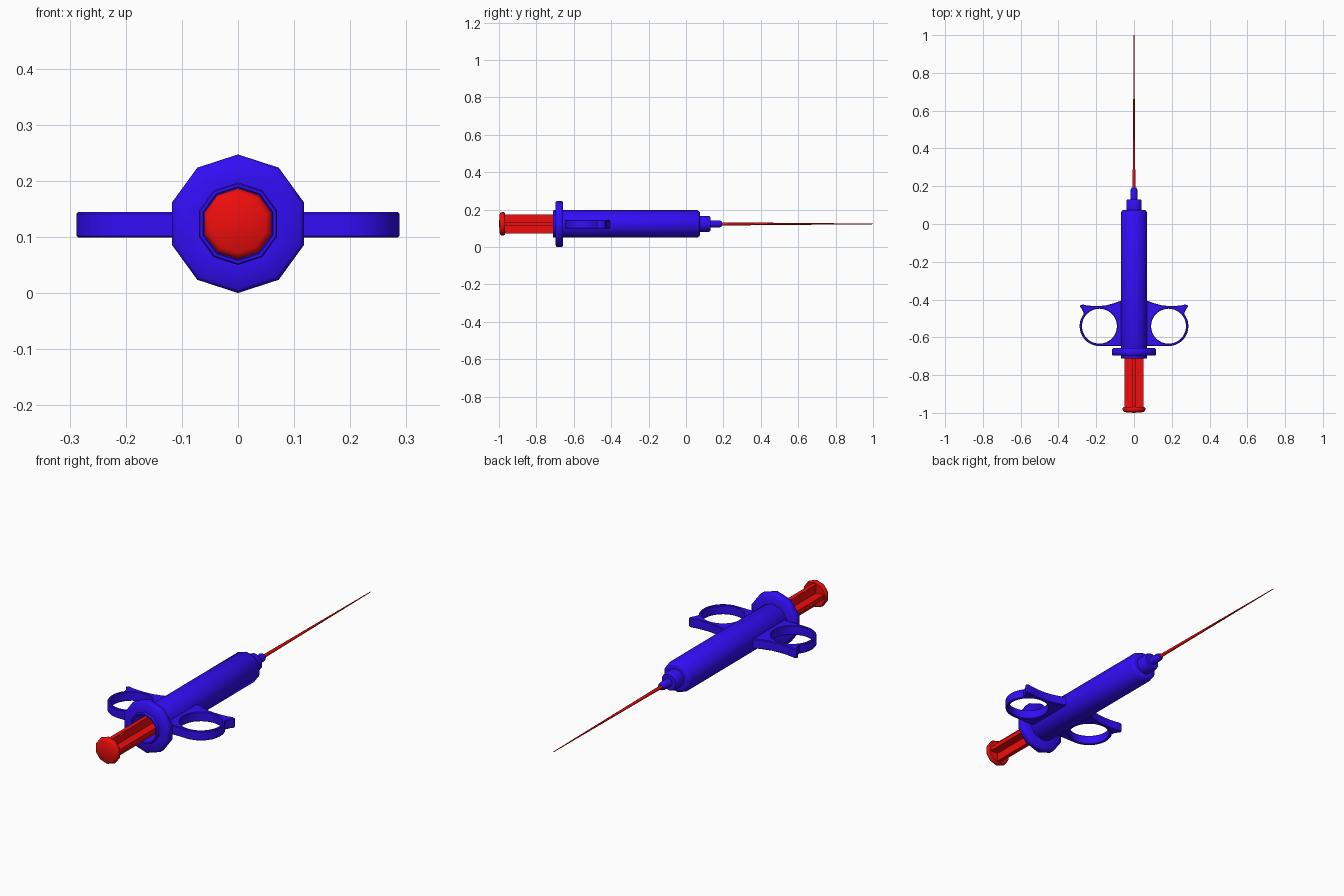
import bpy, bmesh, math
from mathutils import Matrix

if "Cube" in bpy.data.objects:
    bpy.data.objects.remove(bpy.data.objects["Cube"])

ZC = 0.1235   # height of the syringe axis


def material(name, rgb):
    m = bpy.data.materials.new(name)
    m.diffuse_color = (*rgb, 1)
    m.use_nodes = True
    m.node_tree.nodes["Principled BSDF"].inputs["Base Color"].default_value = m.diffuse_color
    return m


BLUE = material("blue_plastic", (0.032, 0.004, 0.92))
RED = material("red_plastic", (0.87, 0.004, 0.004))


def finish(obj, mat, angle):
    obj.data.materials.append(mat)
    bpy.ops.object.select_all(action='DESELECT')
    obj.select_set(True)
    bpy.context.view_layer.objects.active = obj
    bpy.ops.object.shade_smooth_by_angle(angle=math.radians(angle))


def from_bmesh(name, bm, mat, angle=40):
    bmesh.ops.recalc_face_normals(bm, faces=bm.faces[:])
    me = bpy.data.meshes.new(name)
    bm.to_mesh(me)
    bm.free()
    obj = bpy.data.objects.new(name, me)
    obj.location.z = ZC
    bpy.context.collection.objects.link(obj)
    finish(obj, mat, angle)
    return obj


def lathe(name, profile, mat, sides=10, angle=40):
    """Turn a list of (y, radius) points around the long axis."""
    bm = bmesh.new()
    vs = [bm.verts.new((0, y, r)) for y, r in profile]
    es = [bm.edges.new(p) for p in zip(vs, vs[1:])]
    bmesh.ops.spin(bm, geom=vs + es, cent=(0, 0, 0), axis=(0, 1, 0),
                   angle=math.tau, steps=sides, use_duplicate=False)
    bmesh.ops.remove_doubles(bm, verts=bm.verts[:], dist=1e-4)
    return from_bmesh(name, bm, mat, angle)


# Hollow barrel with stepped nozzle
lathe("barrel", [(-0.5, 0), (-0.5, 0.064), (-0.706, 0.064), (-0.711, 0.066),
                 (-0.711, 0.071), (-0.706, 0.0735), (0.06, 0.0735),
                 (0.072, 0.066), (0.075, 0.06), (0.075, 0.043),
                 (0.122, 0.043), (0.13, 0.038), (0.13, 0.019),
                 (0.18, 0.019), (0.192, 0.013), (0.192, 0)], BLUE)

# Finger flange at the back of the barrel, softly shaded
lathe("flange", [(-0.695, 0.07), (-0.697, 0.116), (-0.69, 0.1235),
                 (-0.664, 0.1235), (-0.657, 0.116), (-0.657, 0.07),
                 (-0.695, 0.07)], BLUE, angle=75)

# Needle
lathe("needle", [(0.185, 0), (0.185, 0.0085), (1.0, 0.0018), (1.0, 0)], RED, 6, 65)

# Thumb pad of the plunger
lathe("plunger_pad", [(-1.0, 0), (-0.996, 0.052), (-0.992, 0.059),
                      (-0.985, 0.063), (-0.975, 0.063), (-0.969, 0.058),
                      (-0.969, 0)], RED)

# Cross-shaped plunger rod
bm = bmesh.new()
for size in ((0.1, 0.47, 0.02), (0.02, 0.47, 0.1)):
    bmesh.ops.create_cube(bm, size=1, matrix=Matrix.Translation((0, -0.738, 0))
                          @ Matrix.Diagonal((*size, 1)))
from_bmesh("plunger_rod", bm, RED)

# Finger rings: a flat outline with a round hole, extruded and mirrored
CX, CY, R_IN, R_OUT = 0.183, -0.541, 0.0925, 0.105


def arc(r, a0, a1, n):
    return [(CX + r * math.cos(math.radians(a0 + (a1 - a0) * i / n)),
             CY + r * math.sin(math.radians(a0 + (a1 - a0) * i / n)))
            for i in range(n + 1)]


outline = arc(R_OUT, -90, 38, 16) + [
    (0.27, -0.462), (0.278, -0.446), (0.286, -0.437), (0.284, -0.43),
    (0.272, -0.426), (0.25, -0.431), (0.215, -0.434), (0.18, -0.434),
    (0.145, -0.43), (0.105, -0.419), (0.06, -0.403), (0.06, -0.646)]
hole = arc(R_IN, 0, 360, 32)[:-1]

cu = bpy.data.curves.new("finger_rings", 'CURVE')
cu.dimensions = '2D'
cu.fill_mode = 'BOTH'
cu.extrude = 0.0195
cu.bevel_depth = 0.003
cu.bevel_resolution = 0
cu.offset = -0.003
for pts in (outline, hole):
    sp = cu.splines.new('POLY')
    sp.points.add(len(pts) - 1)
    for p, (x, y) in zip(sp.points, pts):
        p.co = (x, y, 0, 1)
    sp.use_cyclic_u = True
rings = bpy.data.objects.new("finger_rings", cu)
rings.location.z = ZC - 0.002
bpy.context.collection.objects.link(rings)
bpy.ops.object.select_all(action='DESELECT')
rings.select_set(True)
bpy.context.view_layer.objects.active = rings
bpy.ops.object.convert(target='MESH')
rings = bpy.context.view_layer.objects.active
# Weld the curve's separate strips so the rims shade softly
bm = bmesh.new()
bm.from_mesh(rings.data)
bmesh.ops.remove_doubles(bm, verts=bm.verts[:], dist=1e-5)
bmesh.ops.recalc_face_normals(bm, faces=bm.faces[:])
bm.to_mesh(rings.data)
bm.free()
finish(rings, BLUE, 40)
rings.modifiers.new("mirror", 'MIRROR')
